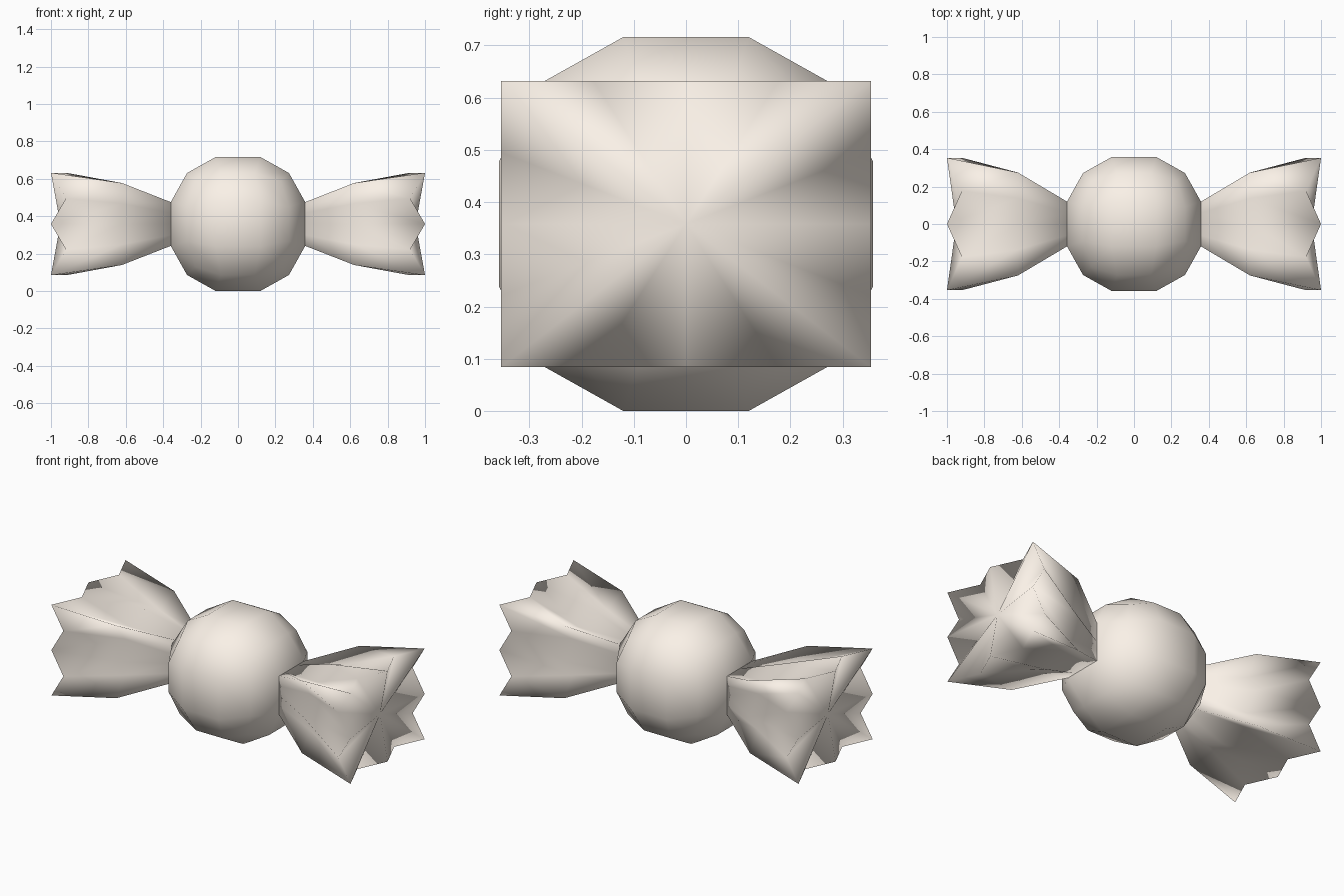
import bpy, bmesh

if "Cube" in bpy.data.objects:
    bpy.data.objects.remove(bpy.data.objects["Cube"])

CZ = 0.358      # height of the long axis
R = 0.396       # radius of the round body

cream = bpy.data.materials.new("cream")
cream.diffuse_color = (0.96, 0.885, 0.805, 1)
cream.use_nodes = True
cream.node_tree.nodes["Principled BSDF"].inputs["Base Color"].default_value = cream.diffuse_color


def finish(bm, name):
    bmesh.ops.recalc_face_normals(bm, faces=bm.faces)
    for f in bm.faces:
        f.smooth = True
    me = bpy.data.meshes.new(name)
    bm.to_mesh(me)
    bm.free()
    me.materials.append(cream)
    ob = bpy.data.objects.new(name, me)
    bpy.context.collection.objects.link(ob)
    return ob


# Round body: a 3 x 3 x 3 cube pushed out to a sphere
bm = bmesh.new()
bmesh.ops.create_cube(bm, size=2)
bmesh.ops.subdivide_edges(bm, edges=bm.edges[:], cuts=2, use_grid_fill=True)
for v in bm.verts:
    v.co = v.co.normalized() * R
    v.co.z += CZ
finish(bm, "candy_body")


def square_ring():
    """16 points round a unit square, four steps per side."""
    corners = [(-1, -1), (1, -1), (1, 1), (-1, 1)]
    pts = []
    for i in range(4):
        (ay, az), (by, bz) = corners[i], corners[(i + 1) % 4]
        for k in range(4):
            t = k / 4
            pts.append((ay + (by - ay) * t, az + (bz - az) * t, k))
    return pts


# Twisted wrapper end: pinched base, pleated middle, zigzag rim
# (x, half width y, half height z, pleat depth, notch depth)
RINGS = [(0.357, 0.119, 0.116, 0.0, 0.0),
         (0.62, 0.275, 0.219, 0.28, 0.0),
         (1.0, 0.354, 0.274, 0.0, 0.08)]
CAP_X = 0.95    # centre of the closed end


def wrapper_end(name, side):
    bm = bmesh.new()
    rings = []
    for x, hy, hz, pleat, notch in RINGS:
        ring = []
        for py, pz, k in square_ring():
            s = 1 - pleat * (0, 1, 0.1, 1)[k]     # fold the quarter points in
            sy = s if abs(py) == 1 else 1
            sz = s if abs(pz) == 1 else 1
            xx = x - (notch if k % 2 else 0)
            ring.append(bm.verts.new((side * xx, py * hy * sy, CZ + pz * hz * sz)))
        rings.append(ring)
    for a, b in zip(rings, rings[1:]):
        for i in range(16):
            j = (i + 1) % 16
            bm.faces.new((a[i], a[j], b[j], b[i]))
    # closed end and base
    tip = bm.verts.new((side * CAP_X, 0, CZ))
    for i in range(16):
        bm.faces.new((rings[-1][i], rings[-1][(i + 1) % 16], tip))
    bm.faces.new(rings[0])
    finish(bm, name)


wrapper_end("wrapper_end_right", 1)
wrapper_end("wrapper_end_left", -1)
